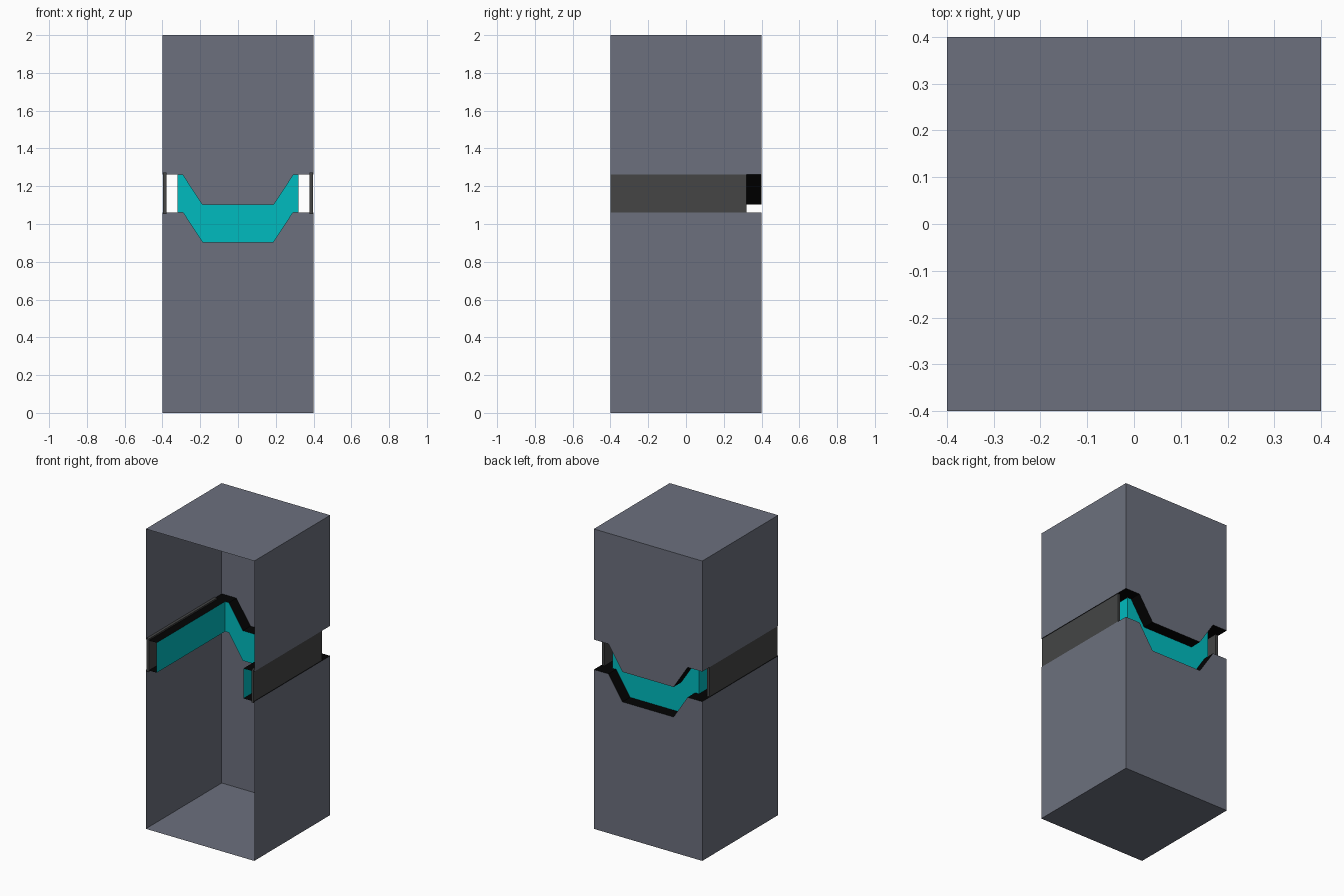
import bpy, bmesh
from mathutils import Vector

if "Cube" in bpy.data.objects:
    bpy.data.objects.remove(bpy.data.objects["Cube"])

HALF, INNER, HEIGHT = 0.4, 0.32, 2.0      # shell half width, channel wall offset, height
BAND, HIGH, LOW = 0.2, 1.062, 0.903       # band height, its bottom at the sides / at the back dip


def material(name, color):
    m = bpy.data.materials.new(name)
    m.diffuse_color = (*color, 1)
    m.use_nodes = True
    m.node_tree.nodes["Principled BSDF"].inputs["Base Color"].default_value = m.diffuse_color
    return m


slate = material("slate_grey", (0.15, 0.163, 0.207))
teal = material("teal", (0.0, 0.5, 0.52))
black = material("black", (0.001, 0.001, 0.001))
dark = material("dark_grey", (0.058, 0.06, 0.06))


def u_path(r, lift=0.0, flat=None):
    """U-shaped path (left side, back, right side) with the dip in the back."""
    pts = [(-r, -HALF, HIGH), (-r, r, HIGH), (-0.292, r, HIGH), (-0.188, r, LOW)]
    pts += [(-x, y, z) for x, y, z in reversed(pts)]
    return [Vector((x, y, z + lift if flat is None else flat)) for x, y, z in pts]


def strip(name, low, high, mat=None, cap=None):
    """Ribbon of faces between two paths, with an optional flat cap on one of them."""
    bm = bmesh.new()
    a = [bm.verts.new(p) for p in low]
    b = [bm.verts.new(p) for p in high]
    for i in range(len(a) - 1):
        bm.faces.new((a[i + 1], a[i], b[i], b[i + 1]))
    if cap == "low":
        bm.faces.new(a)
    elif cap == "high":
        bm.faces.new(b)
    bmesh.ops.recalc_face_normals(bm, faces=bm.faces)
    # merge coplanar wall pieces into clean flat panels
    bmesh.ops.dissolve_limit(bm, angle_limit=0.01, verts=bm.verts, edges=bm.edges)
    return finish(name, bm, mat)


def finish(name, bm, mat):
    mesh = bpy.data.meshes.new(name)
    bm.to_mesh(mesh)
    bm.free()
    ob = bpy.data.objects.new(name, mesh)
    bpy.context.collection.objects.link(ob)
    if mat:
        mesh.materials.append(mat)
    return ob


# open-fronted shell, split by the band
strip("lower_shell", u_path(HALF, flat=0), u_path(HALF), slate, cap="low")
strip("upper_shell", u_path(HALF, BAND), u_path(HALF, flat=HEIGHT), slate, cap="high")

# black ledges reaching inwards from the shell, and the teal channel wall
strip("lower_ledge", u_path(INNER), u_path(HALF), black)
strip("upper_ledge", u_path(INNER, BAND), u_path(HALF, BAND), black)
strip("channel_wall", u_path(INNER), u_path(INNER, BAND), teal)

# thin dark cover panels closing the side grooves
for side, s in (("left", -1), ("right", 1)):
    bm = bmesh.new()
    bmesh.ops.create_cube(bm, size=1)
    bmesh.ops.scale(bm, vec=(0.018, HALF + INNER, 0.22), verts=bm.verts)
    bmesh.ops.translate(bm, vec=(s * 0.387, (INNER - HALF) / 2, HIGH + BAND / 2), verts=bm.verts)
    finish(side + "_cover_panel", bm, dark)
